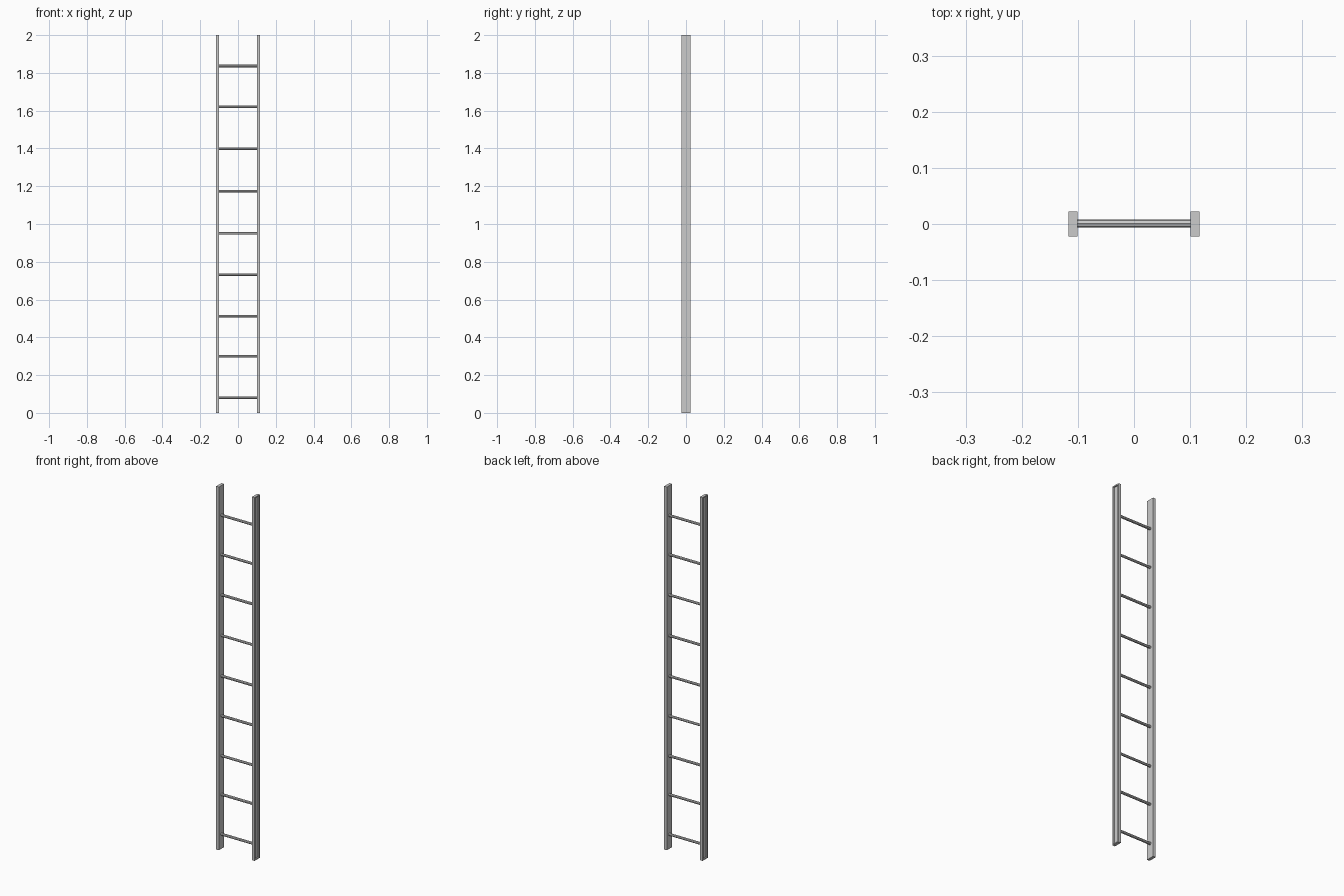
import bpy, bmesh, math
from mathutils import Matrix

if "Cube" in bpy.data.objects:
    bpy.data.objects.remove(bpy.data.objects["Cube"])

H, X_IN, X_OUT, HALF_D = 2.0, 0.101, 0.117, 0.0225


def finish(name, bm):
    bmesh.ops.recalc_face_normals(bm, faces=bm.faces)
    me = bpy.data.meshes.new(name)
    bm.to_mesh(me)
    bm.free()
    ob = bpy.data.objects.new(name, me)
    bpy.context.collection.objects.link(ob)
    return ob


# side rails: slim boxes with a recessed panel on the outer face
def rail(name, side):
    bm = bmesh.new()
    size = Matrix.Diagonal((X_OUT - X_IN, 2 * HALF_D, H, 1))
    pos = Matrix.Translation((side * (X_IN + X_OUT) / 2, 0, H / 2))
    bmesh.ops.create_cube(bm, size=1, matrix=pos @ size)
    bm.normal_update()
    outer = max(bm.faces, key=lambda f: f.normal.x * side)
    bmesh.ops.inset_region(bm, faces=[outer], thickness=0.008)
    inner = bmesh.ops.extrude_discrete_faces(bm, faces=[outer])["faces"][0]
    bmesh.ops.translate(bm, verts=inner.verts, vec=(-side * 0.007, 0, 0))
    finish(name, bm)


rail("left_rail", -1)
rail("right_rail", 1)

# rungs: thin eight-sided bars, slightly uneven in spacing and roll
rung_heights = [0.08, 0.299, 0.512, 0.732, 0.951, 1.174, 1.398, 1.62, 1.836]
for i, z in enumerate(rung_heights):
    bm = bmesh.new()
    m = (Matrix.Translation((0, 0.001, z)) @ Matrix.Rotation(math.pi / 2, 4, 'Y')
         @ Matrix.Rotation(math.radians(17 * i), 4, 'Z'))
    bmesh.ops.create_cone(bm, cap_ends=True, segments=8, radius1=0.0072,
                          radius2=0.0072, depth=2 * X_IN + 0.004, matrix=m)
    finish(f"rung_{i + 1}", bm)
